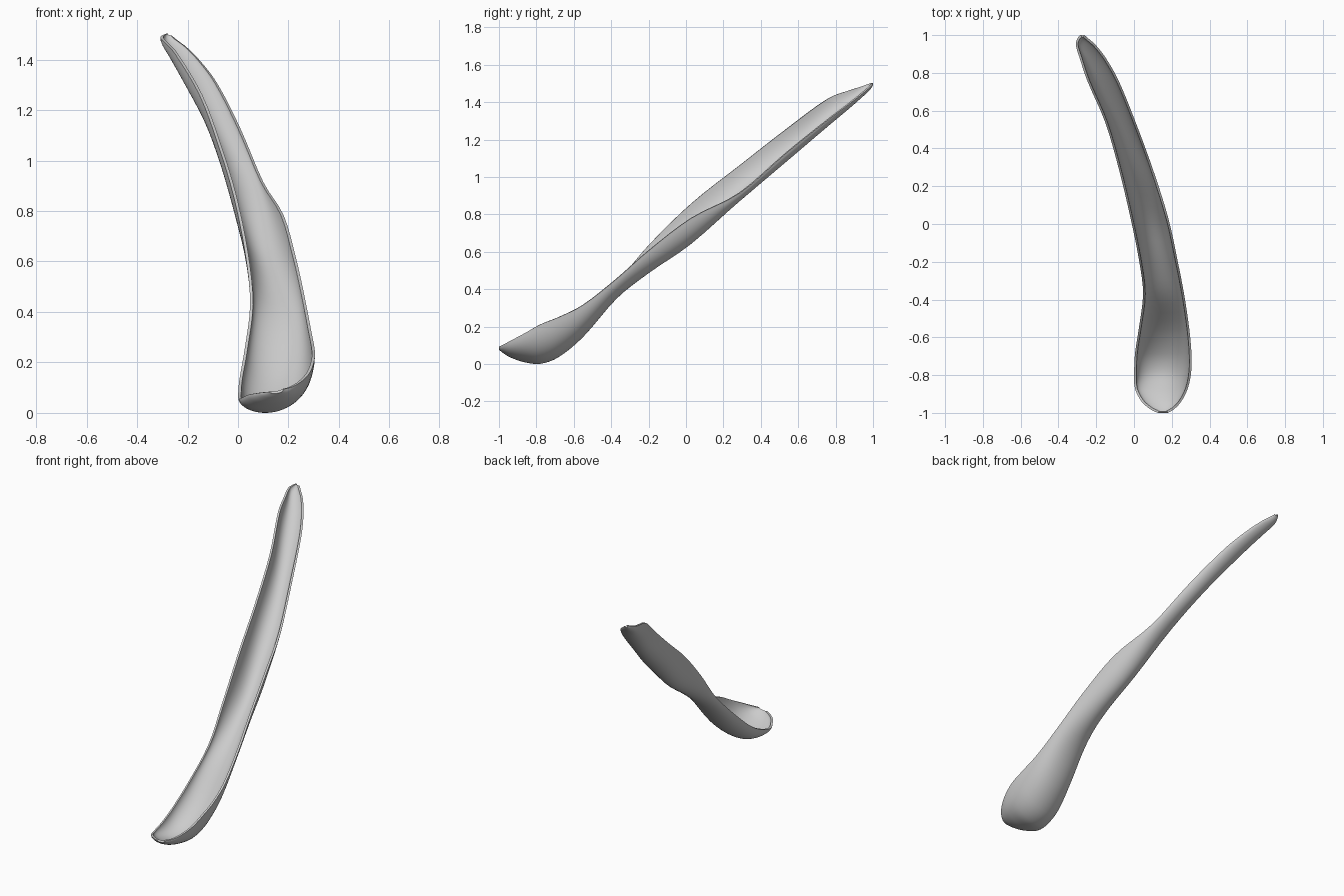
import bpy, bmesh
from mathutils import Vector

if "Cube" in bpy.data.objects:
    bpy.data.objects.remove(bpy.data.objects["Cube"])

# Stations along the horn: y, left rim x/z, right rim x/z, lowest z
ST = [
    (-1.0, .125, .078, .18, .088, .072),
    (-.98, .085, .074, .213, .097, .055),
    (-.94, .04, .066, .25, .118, .032),
    (-.87, .005, .05, .285, .155, .010),
    (-.78, .001, .075, .303, .205, .000),
    (-.68, .006, .13, .304, .245, .035),
    (-.55, .026, .245, .292, .31, .14),
    (-.37, .048, .43, .265, .45, .345),
    (-.2, .028, .63, .232, .60, .48),
    (.03, -.018, .855, .182, .775, .64),
    (.29, -.08, 1.06, .10, .91, .875),
    (.54, -.153, 1.255, .008, 1.125, 1.085),
    (.76, -.248, 1.415, -.082, 1.30, 1.272),
    (.88, -.288, 1.46, -.15, 1.39, 1.37),
    (.95, -.308, 1.482, -.205, 1.445, 1.43),
    (.985, -.298, 1.492, -.245, 1.475, 1.463),
    (1.0, -.285, 1.497, -.262, 1.49, 1.485),
]
SUB, N = 4, 28


def hermite(k, t):
    """Smooth station between ST[k] and ST[k+1], with slopes taken over y."""
    def slope(i, c):
        a, b = ST[max(i - 1, 0)], ST[min(i + 1, len(ST) - 1)]
        return (b[c] - a[c]) / (b[0] - a[0])
    p, q = ST[k], ST[k + 1]
    h = q[0] - p[0]
    out = [p[0] + h * t]
    for c in range(1, 6):
        out.append((2*t**3 - 3*t**2 + 1) * p[c] + (t**3 - 2*t*t + t) * h * slope(k, c)
                   + (3*t*t - 2*t**3) * q[c] + (t**3 - t*t) * h * slope(k + 1, c))
    return out


def section(s):
    """U-shaped cross-section from the left rim to the right rim."""
    y, lx, lz, rx, rz, b = s
    zc = (b - .125 * (lz + rz)) / .75
    zc = min(zc, lz, rz)
    w = rx - lx
    pts = [Vector((lx, y, lz)), Vector((lx + .02 * w, y, zc)),
           Vector((rx - .04 * w, y, zc)), Vector((rx, y, rz))]
    for j in range(N + 1):
        t = j / N
        u = 1 - t
        yield pts[0]*u**3 + pts[1]*3*u*u*t + pts[2]*3*u*t*t + pts[3]*t**3


# Curved trough skin
bm = bmesh.new()
rows = []
for k in range(len(ST) - 1):
    for i in range(SUB):
        rows.append([bm.verts.new(p) for p in section(hermite(k, i / SUB))])
rows.append([bm.verts.new(p) for p in section(ST[-1])])
for a, b in zip(rows, rows[1:]):
    for j in range(N):
        bm.faces.new((a[j], a[j + 1], b[j + 1], b[j]))
low = min(v.co.z for v in bm.verts)
bmesh.ops.translate(bm, verts=bm.verts, vec=(0, 0, -low))
me = bpy.data.meshes.new("shoehorn")
bm.to_mesh(me)
bm.free()
horn = bpy.data.objects.new("shoehorn", me)
bpy.context.collection.objects.link(horn)

# Plain grey material
mat = bpy.data.materials.new("light grey")
mat.diffuse_color = (.6, .6, .6, 1)
mat.use_nodes = True
mat.node_tree.nodes["Principled BSDF"].inputs["Base Color"].default_value = mat.diffuse_color
me.materials.append(mat)

# Thin wall, grown towards the inside
solid = horn.modifiers.new("wall", "SOLIDIFY")
solid.thickness = .012
solid.offset = 1

bpy.context.view_layer.objects.active = horn
horn.select_set(True)
bpy.ops.object.modifier_apply(modifier="wall")
bpy.ops.object.shade_smooth_by_angle(angle=.7)
